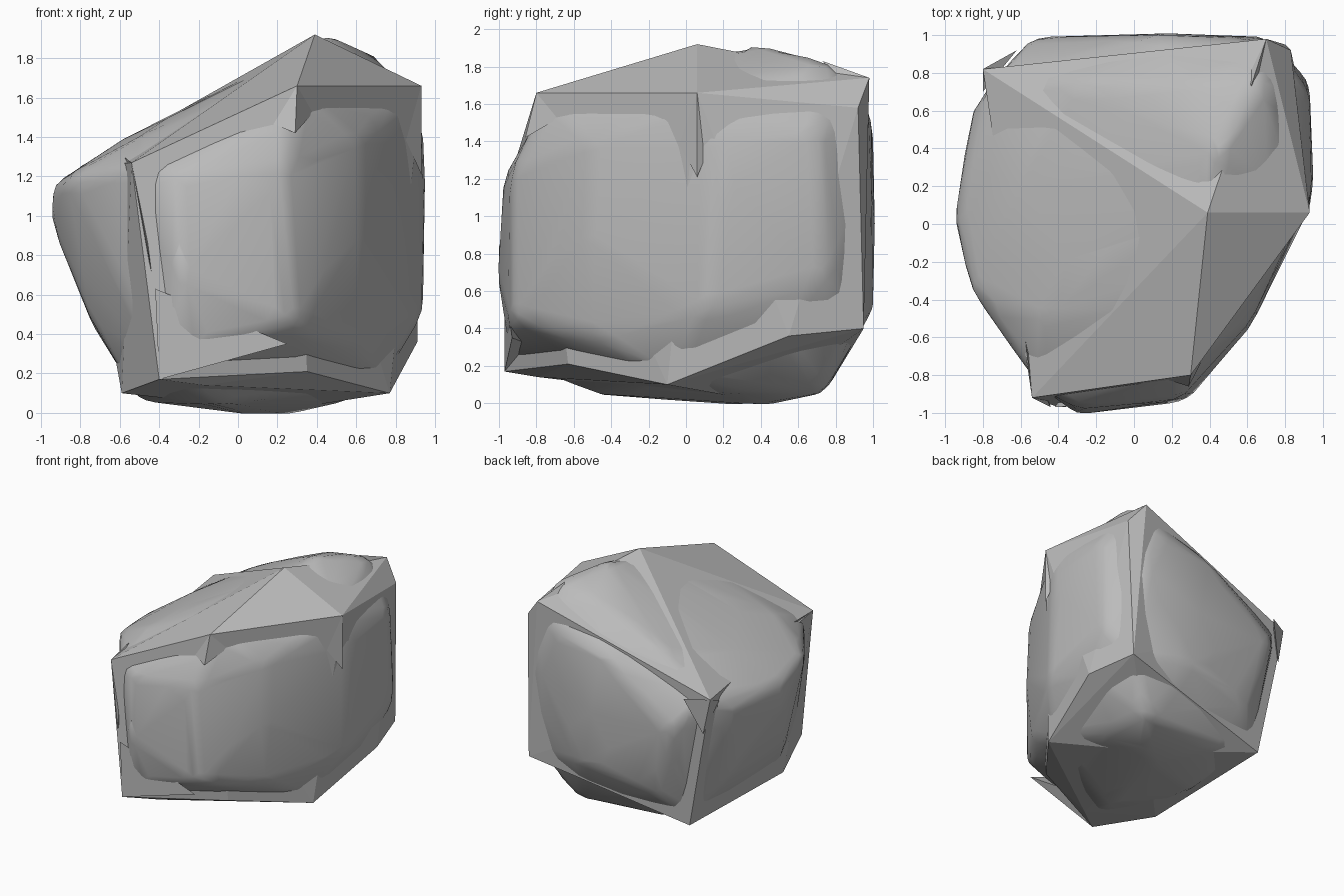
import bpy, bmesh
from mathutils import Vector

cube = bpy.data.objects.get("Cube")
if cube:
    bpy.data.objects.remove(cube, do_unlink=True)

stone = bpy.data.materials.new("stone_grey")
stone.use_nodes = True
grey = (0.5, 0.5, 0.5, 1)
stone.diffuse_color = grey
bsdf = next(n for n in stone.node_tree.nodes if n.type == 'BSDF_PRINCIPLED')
bsdf.inputs["Base Color"].default_value = grey
bsdf.inputs["Roughness"].default_value = 0.8


def hull(name, points):
    """Convex, flat-faced solid around a few points."""
    bm = bmesh.new()
    for p in points:
        bm.verts.new(p)
    res = bmesh.ops.convex_hull(bm, input=bm.verts[:])
    loose = set(res["geom_interior"]) | set(res["geom_unused"])
    bmesh.ops.delete(bm, geom=[v for v in loose if isinstance(v, bmesh.types.BMVert)],
                     context='VERTS')
    bmesh.ops.recalc_face_normals(bm, faces=bm.faces[:])
    me = bpy.data.meshes.new(name)
    bm.to_mesh(me)
    bm.free()
    me.materials.append(stone)
    ob = bpy.data.objects.new(name, me)
    bpy.context.collection.objects.link(ob)
    return ob


# Corner points of the boulder
peak = (.39, .06, 1.92)
top_back = (.7, .98, 1.74)
edge_back = (.83, .92, 1.58)
top_front = (.3, -.8, 1.66)
top_right = (.93, .06, 1.66)
front_left = (-.54, -.92, 1.27)
back_left = (-.8, .82, 1.25)
foot_front = (-.4, -.97, .17)
foot_left = (-.59, -.45, .1)
foot_back = (-.58, .78, .12)
foot_sill = (-.17, -.79, .14)
foot_mid = (.35, -.63, .21)
foot_right = (.77, -.1, .1)
low_right = (.91, .55, .36)
low_back = (.8, .95, .4)
base = (.2, .4, .01)
corners = [peak, top_back, edge_back, top_front, top_right, front_left, back_left,
           foot_front, foot_left, foot_back, foot_sill, foot_mid, foot_right,
           low_right, low_back, base]

# Angular shell whose ridges stick out between the worn faces
hull("angular_shell", corners)

# Worn, rounded body that swells through the shell's faces
swells = [
    # roof
    (.46, .38, 1.92), (.68, .76, 1.83), (.35, .74, 1.79), (.0, .72, 1.65), (-.3, .75, 1.51),
    (-.35, -.2, 1.5), (-.1, -.45, 1.58), (-.5, -.5, 1.4), (-.6, .2, 1.38),
    # left
    (-.95, .04, 1.15), (-.95, .04, .97), (-.87, -.35, 1.2), (-.86, .6, 1.1),
    (-.76, -.25, .5), (-.74, .5, .45),
    # front
    (-.3, -1.01, .68), (-.3, -.98, 1.2), (.28, -.94, .45), (.24, -.93, 1.25), (-.2, -.96, .35),
    # right
    (.62, -.54, .9), (.6, -.5, .36), (.62, -.51, 1.4), (.94, .1, .5), (.95, .24, 1.2),
    (.94, .15, 1.42), (.93, .7, 1.45), (.93, .75, .7),
    # back
    (.18, 1.01, .95), (-.55, .99, 1.0), (.72, .99, 1.2), (.1, 1.0, 1.45),
    (-.35, .93, .4), (.25, 1.0, .5), (.55, .99, 1.55),
    # base
    (.25, .45, -.01), (.05, .3, -.01), (-.1, -.47, .04), (.5, .74, .05), (-.25, .7, .08),
    (-.5, .1, .06), (.55, .25, .06),
]
centre = Vector((.05, .02, .9))
worn = [centre.lerp(Vector(c), .94) for c in corners]
body = hull("rounded_body", swells + worn)
remesh = body.modifiers.new("even_grid", 'REMESH')
remesh.mode = 'VOXEL'
remesh.voxel_size = .05
remesh.use_smooth_shade = True
smooth = body.modifiers.new("wear", 'SMOOTH')
smooth.factor = .5
smooth.iterations = 6
chip = body.modifiers.new("chipped_facets", 'DECIMATE')
chip.ratio = .06

# Sharp slivers running along the edges from the corners
slivers = {
    "top_front_sliver": [top_front, (.29, -.86, 1.42), (.1, -.8, 1.5), (.45, -.55, 1.6)],
    "right_sliver": [top_right, (.93, .06, 1.21), (.85, .2, 1.55), (.8, -.1, 1.5)],
    "front_left_sliver": [front_left, (-.44, -.97, .72), (-.5, -.85, 1.2), (-.58, -.57, 1.3)],
    "foot_sliver": [foot_front, (-.42, -.97, .63), (.25, -.93, .35), (-.3, -.8, .3)],
    "top_back_sliver": [top_back, (.62, .73, 1.83), (.75, .9, 1.6), (.55, .9, 1.6)],
    "back_left_sliver": [back_left, (-.74, .83, .95), (-.62, .92, 1.25), (-.8, .7, 1.2)],
}
for name, points in slivers.items():
    hull(name, points)
